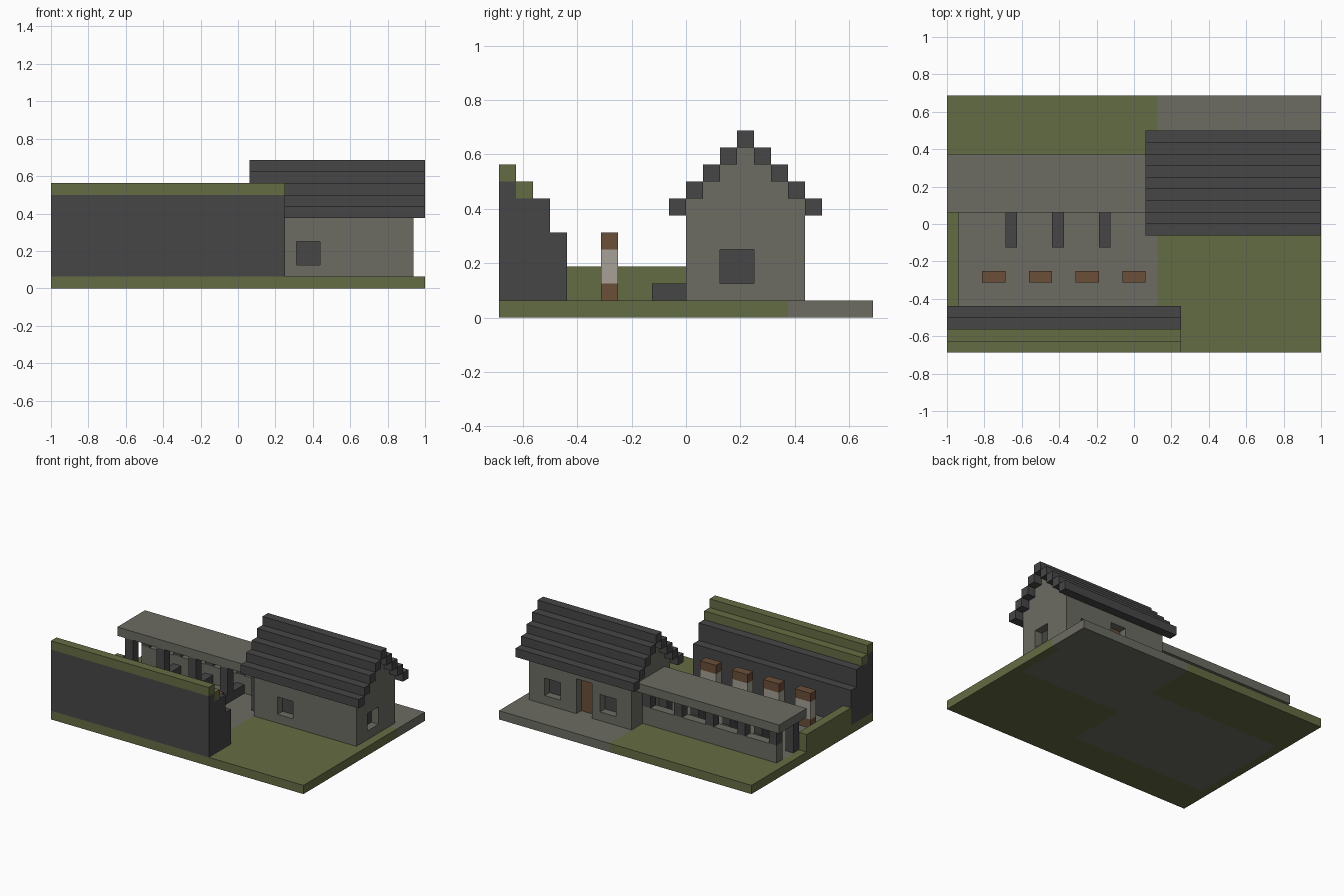
import bpy, bmesh

U = 1 / 16  # one building block

cube = bpy.data.objects.get("Cube")
if cube:
    bpy.data.objects.remove(cube)


def material(name, rgb):
    col = [((c / 255 + 0.055) / 1.055) ** 2.4 for c in rgb] + [1]
    m = bpy.data.materials.new(name)
    m.use_nodes = True
    m.diffuse_color = col
    m.node_tree.nodes["Principled BSDF"].inputs["Base Color"].default_value = col
    return m


GRASS = material("moss green", (100, 108, 67))
STONE = material("warm grey stone", (108, 108, 99))
SLATE = material("dark slate", (70, 70, 70))
WOOD = material("brown wood", (107, 78, 57))
PALE = material("pale straw", (166, 160, 150))


def finish(name, bm, *mats):
    bmesh.ops.recalc_face_normals(bm, faces=bm.faces)
    me = bpy.data.meshes.new(name)
    bm.to_mesh(me)
    bm.free()
    for m in mats:
        me.materials.append(m)
    ob = bpy.data.objects.new(name, me)
    bpy.context.scene.collection.objects.link(ob)
    return ob


def add_box(bm, lo, hi):
    vs = bmesh.ops.create_cube(bm, size=1)["verts"]
    for v in vs:
        for k in range(3):
            v.co[k] = (lo[k] if v.co[k] < 0 else hi[k]) * U


def boxes(name, mat, *pairs):
    """One object made of boxes, given by corners in blocks."""
    bm = bmesh.new()
    for lo, hi in pairs:
        add_box(bm, lo, hi)
    return finish(name, bm, mat)


def extrude_x(name, profile, x0, x1, *mats):
    """Extrude a (y, z) outline along x, in blocks."""
    bm = bmesh.new()
    face = bm.faces.new([bm.verts.new((x0 * U, y * U, z * U)) for y, z in profile])
    new = bmesh.ops.extrude_face_region(bm, geom=[face])["geom"]
    for v in new:
        if isinstance(v, bmesh.types.BMVert):
            v.co.x = x1 * U
    return finish(name, bm, *mats)


# Ground slab: paved yard, house floor and back path set in grass
def paved(x, y):
    yard = -15 < x < 2 and -7 < y < 5
    house = 2 < x < 15 and 0 < y < 7
    path = x > 2 and y > 6
    return yard or house or path


bm = bmesh.new()
bmesh.ops.create_grid(bm, x_segments=32, y_segments=22, size=1)
for v in bm.verts:
    v.co.y *= 11 / 16
new = bmesh.ops.extrude_face_region(bm, geom=bm.faces[:])["geom"]
for v in new:
    if isinstance(v, bmesh.types.BMVert):
        v.co.z = U
bm.normal_update()
for f in bm.faces:
    c = f.calc_center_median() / U - f.normal * 0.2
    f.material_index = int(paved(c.x, c.y))
finish("ground", bm, GRASS, STONE)

# Stepped front wall with mossy caps
steps = [(-11, 8), (-10, 7), (-9, 7), (-8, 5)]
outline = [(-11, 1)]
for y, z in steps:
    outline += [(y, z), (y + 1, z)]
outline.append((-7, 1))
outline = list(dict.fromkeys(outline))
extrude_x("front_wall", outline, -16, 4, SLATE)
boxes("front_wall_moss", GRASS,
      ((-16, -11, 8), (4, -10, 9)), ((-16, -10, 7), (4, -9, 8)))
boxes("side_hedge", GRASS, ((-16, -7, 1), (-15, 1, 3)))

# House body with stepped gables
outline = [(0, 1)]
for i in range(7):
    top = 10 - abs(3 - i)
    outline += [(i, top), (i + 1, top)]
outline.append((7, 1))
house = extrude_x("house_walls", outline, 2, 15, STONE)

# Window and door recesses
openings = [((5, -1, 2), (7, 1, 4)),
            ((4, 6, 2), (6, 8, 4)),
            ((11, 6, 2), (13, 8, 4)),
            ((14, 2, 2), (16, 4, 4)),
            ((7, 6, 0), (9, 8, 5))]
cutter = boxes("opening_cutter", STONE, *openings)
cutter.hide_render = True
cutter.display_type = 'WIRE'
mod = house.modifiers.new("openings", 'BOOLEAN')
mod.object = cutter
mod.operation = 'DIFFERENCE'
mod.solver = 'EXACT'
bpy.context.view_layer.objects.active = house
bpy.ops.object.modifier_apply(modifier=mod.name)
bpy.data.objects.remove(cutter)

T = 0.1  # pane thickness
boxes("window_panes", SLATE,
      ((5, 1 - T, 2), (7, 1, 4)),
      ((4, 6, 2), (6, 6 + T, 4)),
      ((11, 6, 2), (13, 6 + T, 4)),
      ((14, 2, 2), (14 + T, 4, 4)))
boxes("door", WOOD, ((7, 6, 1), (9, 6 + T, 5)))

# Roof: stepped courses on both slopes up to the ridge
courses = []
for i in range(-1, 8):
    z = 10 - abs(3 - i)
    courses.append(((1, i, z), (16, i + 1, z + 1)))
boxes("house_roof", SLATE, *courses)

# Open shelter beside the house
boxes("shelter_roof", STONE, ((-16, 1, 5), (2, 6, 6)))
boxes("shelter_back_wall", STONE, ((-15, 4, 1), (2, 5, 3)))
posts = []
for x in range(-15, 2, 4):
    posts.append(((x, 1, 1), (x + 1, 2, 5)))
    posts.append(((x, 4, 3), (x + 1, 5, 5)))
boxes("shelter_posts", SLATE, *posts)
boxes("stall_dividers", SLATE,
      *[((x, -2, 1), (x + 1, 4, 2)) for x in (-11, -7, -3)])

# Row of standing targets in the yard
for n, x in enumerate(range(-13, 0, 4), 1):
    for part, mat, z0, z1 in (("foot", WOOD, 1, 2), ("body", PALE, 2, 4), ("cap", WOOD, 4, 5)):
        boxes(f"target_{part}_{n}", mat, ((x, -5, z0), (x + 2, -4, z1)))
